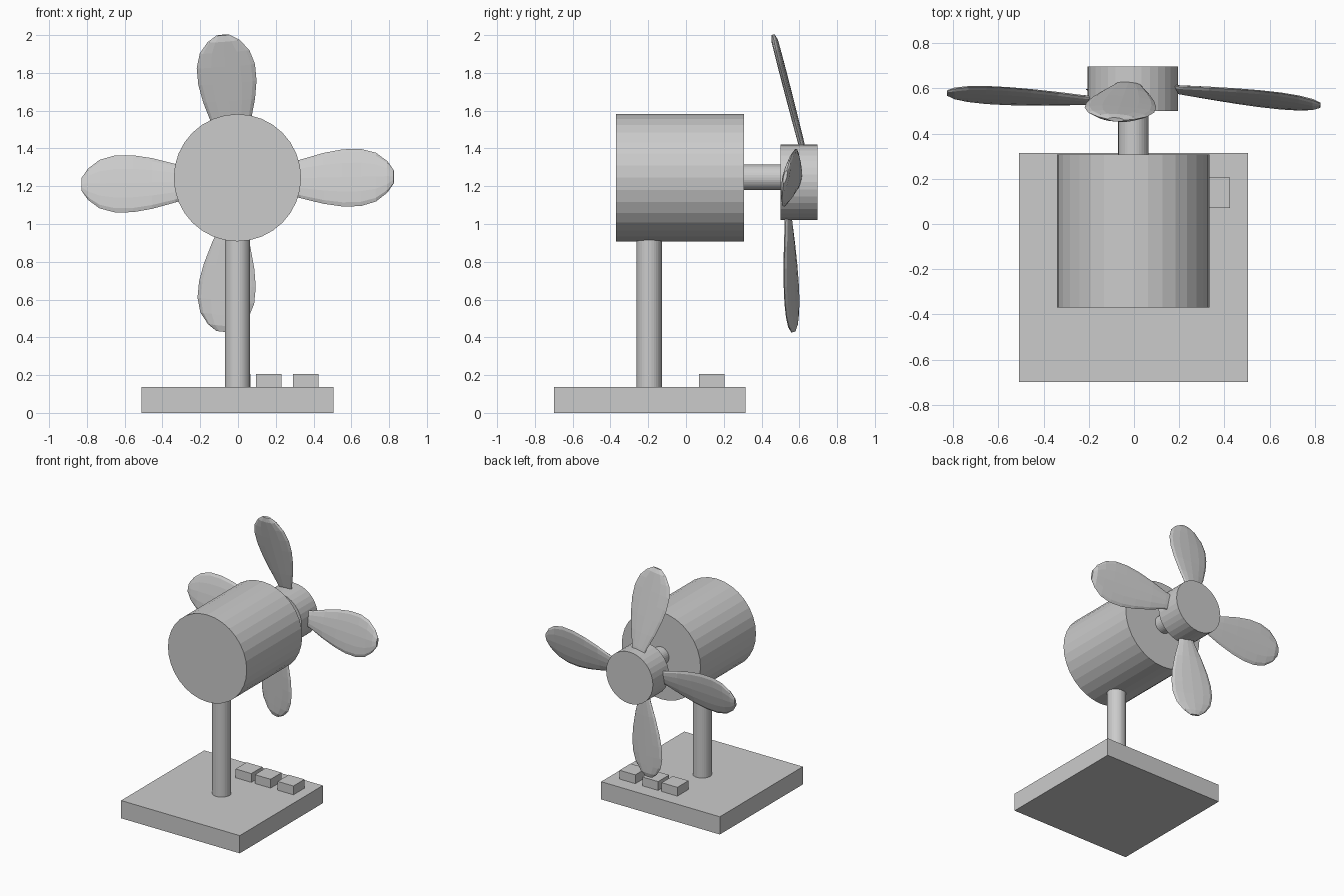
import bpy, bmesh, math
from mathutils import Matrix, Vector

if "Cube" in bpy.data.objects:
    bpy.data.objects.remove(bpy.data.objects["Cube"])

# One plain grey for everything
grey = bpy.data.materials.new("plain_grey")
grey.use_nodes = True
grey.diffuse_color = (0.6, 0.6, 0.6, 1)
grey.node_tree.nodes["Principled BSDF"].inputs["Base Color"].default_value = (0.6, 0.6, 0.6, 1)


def finish(name, bm):
    bmesh.ops.recalc_face_normals(bm, faces=bm.faces)
    mesh = bpy.data.meshes.new(name)
    bm.to_mesh(mesh)
    bm.free()
    mesh.materials.append(grey)
    bpy.context.collection.objects.link(bpy.data.objects.new(name, mesh))


def box(name, low, high):
    low, high = Vector(low), Vector(high)
    bm = bmesh.new()
    place = Matrix.Translation((low + high) / 2) @ Matrix.Diagonal((*(high - low), 1))
    bmesh.ops.create_cube(bm, size=1, matrix=place)
    finish(name, bm)


def cylinder(name, start, end, radius):
    start, end = Vector(start), Vector(end)
    axis = end - start
    turn = Matrix.Rotation(-math.pi / 2, 4, "X") if abs(axis.y) > abs(axis.z) else Matrix()
    bm = bmesh.new()
    bmesh.ops.create_cone(bm, cap_ends=True, segments=32, radius1=radius, radius2=radius,
                          depth=axis.length, matrix=Matrix.Translation((start + end) / 2) @ turn)
    finish(name, bm)


# Fraction along a blade and its half width there
OUTLINE = [(0, 0.05), (0.1, 0.065), (0.27, 0.105), (0.45, 0.138), (0.6, 0.155),
           (0.74, 0.155), (0.86, 0.132), (0.95, 0.085), (1, 0.035)]
SIDES = 12


def blade(name, root, tip, across):
    """Loft flat oval sections from root to tip; across is the chord direction."""
    root, tip = Vector(root), Vector(tip)
    along = (tip - root).normalized()
    chord = Vector(across)
    chord = (chord - along * chord.dot(along)).normalized()
    normal = along.cross(chord)
    bm = bmesh.new()
    rings = []
    for t, half in OUTLINE:
        thick = 0.018 * min(1, half / 0.07)
        centre = root.lerp(tip, t)
        ring = []
        for i in range(SIDES):
            a = math.tau * i / SIDES
            ring.append(bm.verts.new(centre + chord * half * math.cos(a)
                                     + normal * thick * math.sin(a)))
        rings.append(ring)
    for r, s in zip(rings, rings[1:]):
        for i in range(SIDES):
            j = (i + 1) % SIDES
            bm.faces.new((r[i], r[j], s[j], s[i]))
    bm.faces.new(rings[0])
    bm.faces.new(rings[-1])
    finish(name, bm)


# Base plate with a row of three buttons
box("base", (-0.51, -0.7, 0), (0.505, 0.315, 0.137))
for n, x in enumerate((-0.07, 0.095, 0.29)):
    box(f"button_{n + 1}", (x, 0.07, 0.13), (x + 0.135, 0.205, 0.205))

# Stand, motor, shaft and hub
cylinder("stand", (-0.003, -0.195, 0.13), (-0.003, -0.195, 0.95), 0.067)
cylinder("motor", (-0.003, -0.37, 1.245), (-0.003, 0.308, 1.245), 0.337)
cylinder("shaft", (-0.003, 0.3, 1.247), (-0.003, 0.52, 1.247), 0.067)
cylinder("hub", (-0.005, 0.5, 1.222), (-0.005, 0.697, 1.222), 0.2)

# Four blades, each with its own lean and pitch
blade("blade_top", (-0.02, 0.625, 1.37), (-0.08, 0.462, 2.0), (1, -0.05, 0))
blade("blade_bottom", (-0.02, 0.54, 1.06), (-0.08, 0.568, 0.43), (1, -0.24, 0))
blade("blade_left", (0.15, 0.6, 1.235), (0.825, 0.525, 1.25), (0, 0.22, 1))
blade("blade_right", (-0.15, 0.545, 1.218), (-0.828, 0.58, 1.21), (0, 0.24, 1))
